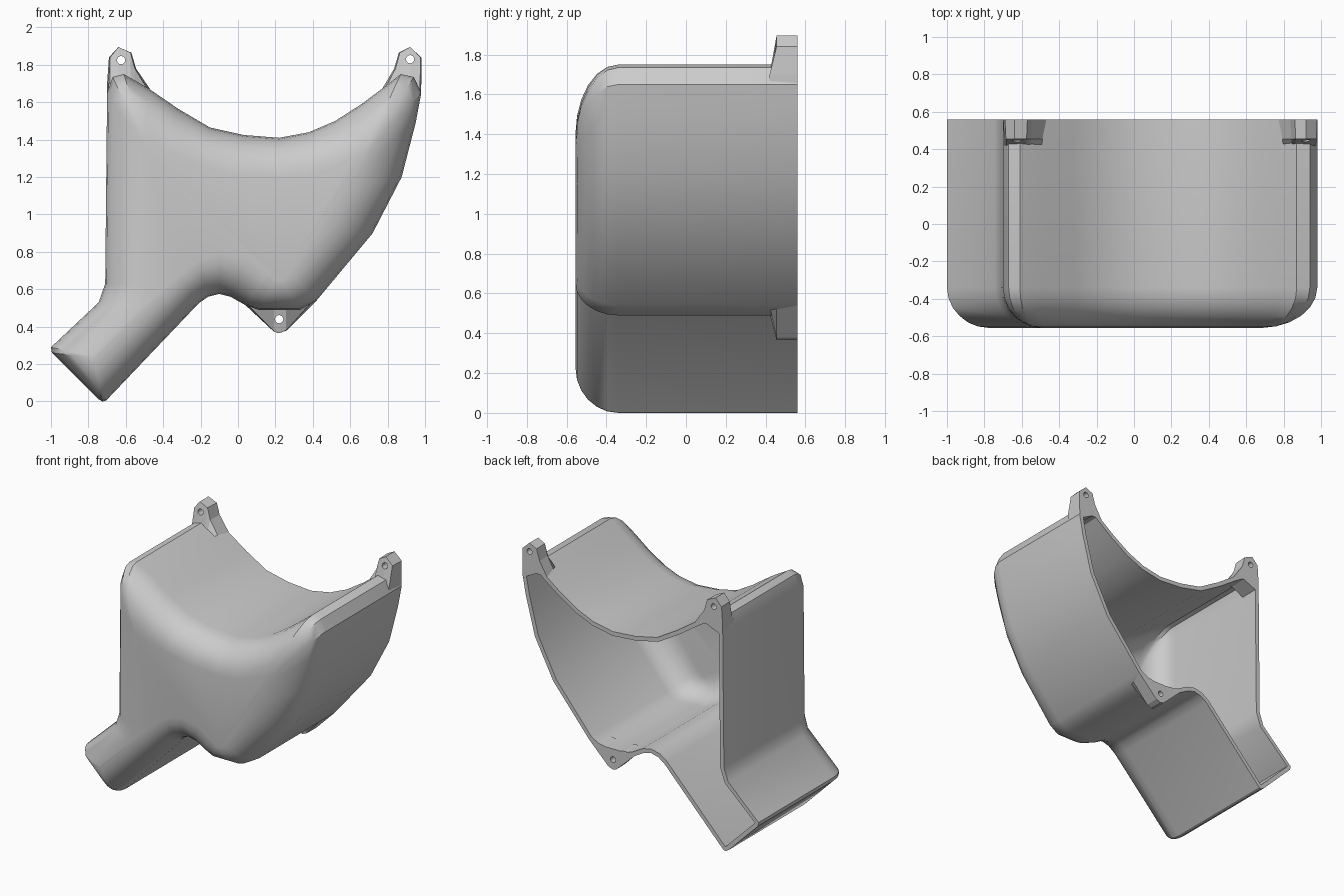
import bpy, bmesh, math

if "Cube" in bpy.data.objects:
    bpy.data.objects.remove(bpy.data.objects["Cube"])

BACK, EDGE, FRONT = 0.56, -0.34, -0.555

# Outer outline of the housing (x, z), paired with the flat front panel outline
OUTLINE = [
    # left wall and left horn
    ((-0.71, 0.63), (-0.49, 0.63)), ((-0.70, 1.65), (-0.49, 1.33)),
    ((-0.67, 1.735), (-0.50, 1.37)), ((-0.61, 1.75), (-0.505, 1.40)),
    # top saddle
    ((-0.48, 1.675), (-0.49, 1.41)), ((-0.32, 1.565), (-0.36, 1.33)),
    ((-0.15, 1.465), (-0.19, 1.26)), ((0.03, 1.425), (0.0, 1.21)),
    ((0.22, 1.41), (0.22, 1.195)), ((0.38, 1.44), (0.38, 1.21)),
    ((0.52, 1.50), (0.50, 1.25)), ((0.66, 1.59), (0.61, 1.30)),
    # right horn and curved right wall
    ((0.78, 1.68), (0.67, 1.355)), ((0.87, 1.75), (0.69, 1.36)),
    ((0.94, 1.735), (0.69, 1.345)), ((0.98, 1.65), (0.68, 1.32)),
    ((0.95, 1.49), (0.63, 1.24)), ((0.875, 1.20), (0.55, 1.12)),
    ((0.72, 0.90), (0.43, 0.94)), ((0.42, 0.54), (0.27, 0.70)),
    # bottom ledge and arch
    ((0.33, 0.49), (0.235, 0.65)), ((0.11, 0.49), (0.20, 0.65)),
    ((0.04, 0.515), (0.16, 0.69)), ((-0.04, 0.56), (0.05, 0.765)),
    ((-0.10, 0.575), (-0.09, 0.79)), ((-0.16, 0.56), (-0.21, 0.755)),
    ((-0.21, 0.525), (-0.32, 0.67)),
    # angled spout
    ((-0.705, 0.005), (-0.76, 0.225)), ((-0.725, 0.0), (-0.77, 0.225)),
    ((-0.75, 0.015), (-0.775, 0.23)), ((-0.995, 0.26), (-0.78, 0.235)),
    ((-1.0, 0.29), (-0.77, 0.24)), ((-0.745, 0.53), (-0.51, 0.50)),
]


def loft(name, rings, cap_first=False):
    """Join matching rings of 3D points into a skin, with end caps."""
    bm = bmesh.new()
    loops = [[bm.verts.new(p) for p in ring] for ring in rings]
    n = len(loops[0])
    for a, b in zip(loops, loops[1:]):
        for i in range(n):
            j = (i + 1) % n
            bm.faces.new((a[i], a[j], b[j], b[i]))
    if cap_first:
        bm.faces.new(loops[0])
    cap = bm.faces.new(loops[-1])
    bmesh.ops.recalc_face_normals(bm, faces=bm.faces[:])
    cap.normal_update()
    if cap.normal.y > 0:
        bmesh.ops.reverse_faces(bm, faces=bm.faces[:])
    mesh = bpy.data.meshes.new(name)
    bm.to_mesh(mesh)
    bm.free()
    ob = bpy.data.objects.new(name, mesh)
    bpy.context.collection.objects.link(ob)
    return ob


def activate(ob):
    bpy.ops.object.select_all(action='DESELECT')
    ob.select_set(True)
    bpy.context.view_layer.objects.active = ob


def screw_tab(name, outline, hole, drop):
    """Tab with a sloped front foot and a through hole; drop = body-side height."""
    cx = hole[0]
    clip = max if drop < hole[1] and name == "bottom_tab" else min
    foot = [(cx + (x - cx) * 0.9, 0.42, z if abs(z - drop) < 0.01 else
             (max(z, drop) if name == "bottom_tab" else min(z, drop)))
            for x, z in outline]
    shoulder = [(cx + (x - cx) * 0.92, 0.455, z) for x, z in outline]
    back = [(x, BACK, z) for x, z in outline]
    ob = loft(name, [back, shoulder, foot], cap_first=True)
    bpy.ops.mesh.primitive_cylinder_add(vertices=16, radius=0.022, depth=0.6,
                                        location=(hole[0], 0.5, hole[1]),
                                        rotation=(math.pi / 2, 0, 0))
    cutter = bpy.context.object
    cutter.hide_render = True
    mod = ob.modifiers.new("hole", 'BOOLEAN')
    mod.operation = 'DIFFERENCE'
    mod.solver = 'EXACT'
    mod.object = cutter
    activate(ob)
    bpy.ops.object.modifier_apply(modifier=mod.name)
    bpy.data.objects.remove(cutter, do_unlink=True)
    return ob


# Housing: straight walls, quarter-round front edge, open back
rings = [[(o[0], BACK, o[1]) for o, _ in OUTLINE]]
STEPS = 6
for k in range(STEPS + 1):
    a = k / STEPS * math.pi / 2
    t, y = 1 - math.cos(a), EDGE + (FRONT - EDGE) * math.sin(a)
    rings.append([(o[0] + (i[0] - o[0]) * t, y, o[1] + (i[1] - o[1]) * t)
                  for o, i in OUTLINE])
housing = loft("housing", rings)
shell = housing.modifiers.new("wall", 'SOLIDIFY')
shell.thickness = 0.032
shell.offset = -1
activate(housing)
bpy.ops.object.modifier_apply(modifier=shell.name)
bpy.ops.object.shade_smooth_by_angle(angle=math.radians(30))

# Screw tabs along the open back
screw_tab("left_tab",
          [(-0.70, 1.62), (-0.70, 1.70), (-0.69, 1.84), (-0.64, 1.895),
           (-0.57, 1.865), (-0.545, 1.78), (-0.47, 1.67), (-0.56, 1.68)],
          (-0.625, 1.825), 1.70)
screw_tab("right_tab",
          [(0.975, 1.62), (0.98, 1.70), (0.98, 1.84), (0.92, 1.895),
           (0.86, 1.865), (0.835, 1.78), (0.77, 1.67), (0.86, 1.68)],
          (0.92, 1.83), 1.70)
screw_tab("bottom_tab",
          [(0.04, 0.515), (0.19, 0.375), (0.22, 0.365), (0.26, 0.38),
           (0.42, 0.54), (0.33, 0.53), (0.22, 0.51), (0.12, 0.53)],
          (0.22, 0.44), 0.50)
